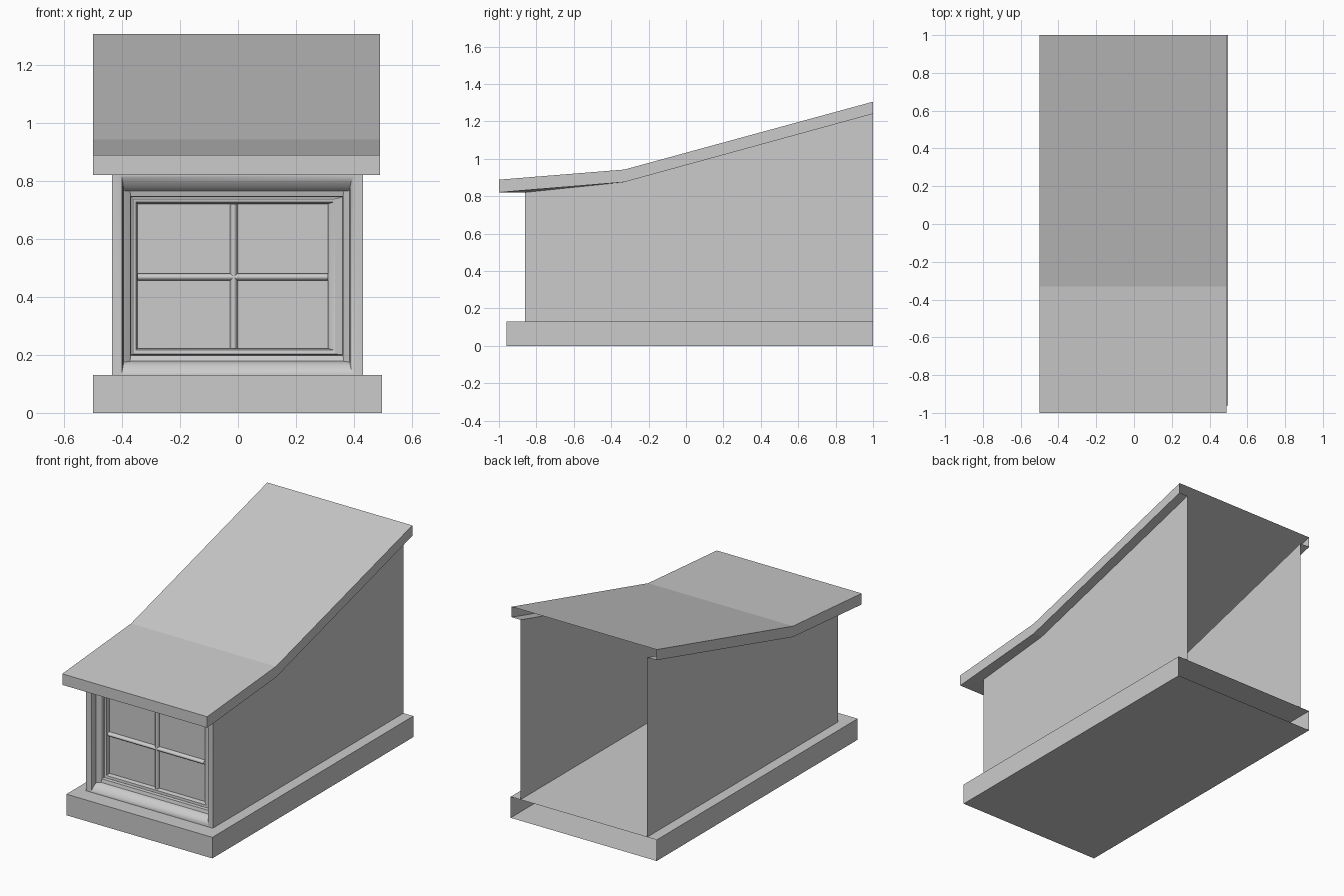
import bpy, bmesh, math

if "Cube" in bpy.data.objects:
    bpy.data.objects.remove(bpy.data.objects["Cube"])

WL, WR, WF = -0.435, 0.43, -0.86      # wall planes: left, right, front
BACK = 1.0


def make(name, verts, faces, smooth=False):
    me = bpy.data.meshes.new(name)
    me.from_pydata(verts, [], faces)
    bm = bmesh.new()
    bm.from_mesh(me)
    bmesh.ops.recalc_face_normals(bm, faces=bm.faces)
    bm.to_mesh(me)
    bm.free()
    ob = bpy.data.objects.new(name, me)
    bpy.context.collection.objects.link(ob)
    if smooth:
        bpy.ops.object.select_all(action='DESELECT')
        ob.select_set(True)
        bpy.context.view_layer.objects.active = ob
        bpy.ops.object.shade_smooth_by_angle(angle=math.radians(35))
    return ob


# Base plinth: a box left open at the back
x0, x1, y0, h = -0.5, 0.497, -0.96, 0.13
make("base",
     [(x, y, z) for z in (0, h) for x, y in ((x0, y0), (x1, y0), (x1, BACK), (x0, BACK))],
     [(0, 3, 2, 1), (4, 5, 6, 7), (0, 1, 5, 4), (1, 2, 6, 5), (3, 0, 4, 7)])

# Side walls: single sheets following the roof underside
wall_profile = [(WF, h), (BACK, h), (BACK, 1.24), (-0.33, 0.875), (WF, 0.82)]
for name, x in (("left_wall", WL), ("right_wall", WR)):
    make(name, [(x, y, z) for y, z in wall_profile], [tuple(range(5))])

# Roof: kinked slab with an underside only outside the walls, open at the back
top = [(-1, 0.888), (-0.33, 0.942), (BACK, 1.305)]
low = [(-1, 0.82), (-0.33, 0.875), (BACK, 1.24)]
inner = [(WF, 0.82), (-0.33, 0.875), (BACK, 1.24)]
verts = []
for prof, xl, xr in ((top, -0.5, 0.49), (low, -0.5, 0.49), (inner, WL, WR)):
    for y, z in prof:
        verts += [(xl, y, z), (xr, y, z)]
faces = [(0, 1, 7, 6), (6, 7, 13, 12)]                       # fascia, front soffit
for i in (0, 2):
    faces.append((i, i + 1, i + 3, i + 2))                   # top
    for s in (0, 1):
        a = i + s
        faces += [(a, a + 2, a + 8, a + 6),                  # side edge
                  (a + 6, a + 8, a + 14, a + 12)]            # side soffit
make("roof", verts, faces)

# Window casing, sill and sash: nested rectangles stepping inward to the pane
# (left, right, bottom, top, depth)
rings = [
    (WL, WR, 0.13, 0.82, -0.86),
    (-0.405, 0.40, 0.131, 0.818, -0.86),
    (-0.400, 0.394, 0.140, 0.810, -0.857),
    (-0.397, 0.389, 0.155, 0.795, -0.848),
    (-0.395, 0.386, 0.168, 0.778, -0.835),
    (-0.394, 0.385, 0.175, 0.766, -0.820),
    (-0.372, 0.364, 0.178, 0.764, -0.805),
    (-0.370, 0.362, 0.198, 0.746, -0.800),
    (-0.369, 0.361, 0.200, 0.744, -0.780),
    (-0.362, 0.335, 0.203, 0.738, -0.785),
    (-0.352, 0.330, 0.217, 0.727, -0.782),
    (-0.347, 0.310, 0.222, 0.720, -0.765),
    (-0.347, 0.310, 0.222, 0.720, -0.757),
]
verts, faces = [], []
for k, (l, r, b, t, y) in enumerate(rings):
    verts += [(l, y, b), (r, y, b), (r, y, t), (l, y, t)]
    if k:
        n = 4 * (k - 1)
        faces += [(n + j, n + (j + 1) % 4, n + 4 + (j + 1) % 4, n + 4 + j) for j in range(4)]
make("window_frame", verts, faces, smooth=True)
make("window_pane", verts[-4:], [(0, 1, 2, 3)])


# Half-round glazing bars
def bar(name, centre, a, b, vertical, rad=0.0125, n=8):
    v = []
    for end in (a, b):
        for i in range(n + 1):
            t = math.pi * i / n
            off, y = centre + rad * math.cos(t), -0.760 - 1.5 * rad * math.sin(t)
            v.append((off, y, end) if vertical else (end, y, off))
    make(name, v, [(i, i + 1, i + n + 2, i + n + 1) for i in range(n)], smooth=True)


bar("vertical_bar", -0.015, 0.222, 0.72, True)
bar("horizontal_bar", 0.468, -0.347, 0.31, False)
